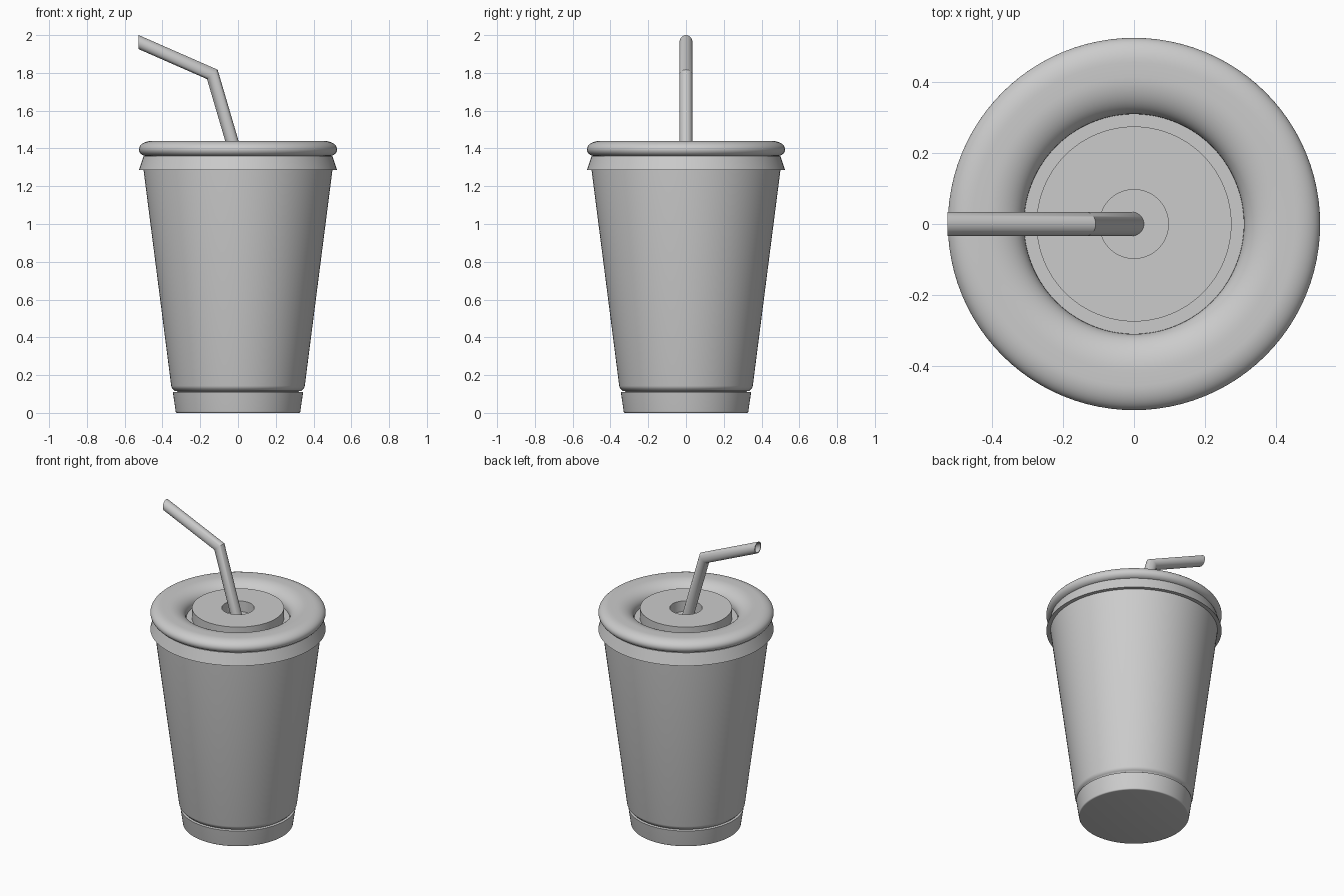
import bpy, bmesh, math
from mathutils import Vector

if "Cube" in bpy.data.objects:
    bpy.data.objects.remove(bpy.data.objects["Cube"], do_unlink=True)

SIDES = 96

# One plain grey for every part
grey = bpy.data.materials.new("plain grey")
grey.use_nodes = True
GREY = (0.6, 0.6, 0.6, 1)
grey.diffuse_color = GREY
grey.node_tree.nodes["Principled BSDF"].inputs["Base Color"].default_value = GREY


def finish(name, bm):
    bmesh.ops.remove_doubles(bm, verts=bm.verts, dist=0.0001)
    bmesh.ops.recalc_face_normals(bm, faces=bm.faces)
    mesh = bpy.data.meshes.new(name)
    bm.to_mesh(mesh)
    bm.free()
    mesh.materials.append(grey)
    obj = bpy.data.objects.new(name, mesh)
    bpy.context.scene.collection.objects.link(obj)
    bpy.ops.object.select_all(action="DESELECT")
    obj.select_set(True)
    bpy.context.view_layer.objects.active = obj
    bpy.ops.object.shade_smooth_by_angle(angle=math.radians(32))
    return obj


def bridge(bm, rings):
    for a, b in zip(rings, rings[1:]):
        for i in range(len(a)):
            j = (i + 1) % len(a)
            bm.faces.new((a[i], a[j], b[j], b[i]))


def lathe(name, profile):
    """Turn a list of (radius, height) points about the z axis."""
    bm = bmesh.new()
    verts = [bm.verts.new((r, 0, z)) for r, z in profile]
    edges = [bm.edges.new(pair) for pair in zip(verts, verts[1:])]
    bmesh.ops.spin(bm, geom=verts + edges, cent=(0, 0, 0), axis=(0, 0, 1),
                   angle=math.tau, steps=SIDES, use_duplicate=False)
    return finish(name, bm)


def arc(cx, cz, rx, rz, start, end, steps=10):
    angles = [math.radians(start + (end - start) * i / steps) for i in range(steps + 1)]
    return [(cx + rx * math.cos(a), cz + rz * math.sin(a)) for a in angles]


# Cup: recessed foot band and tapered body with a rounded lower edge
lathe("cup_foot", [(0, 0)] + arc(0.322, 0.008, 0.008, 0.008, -90, 0, 4)
      + [(0.345, 0.11), (0.32, 0.112)])
lathe("cup_body", [(0.32, 0.114), (0.335, 0.116)]
      + arc(0.325, 0.148, 0.029, 0.03, -60, -7, 6)
      + [(0.5, 1.285), (0.5, 1.35)])

# Lid: flared skirt, rounded rim and raised centre with a straw recess
lathe("lid_skirt", [(0.495, 1.286), (0.525, 1.285), (0.5, 1.36), (0.46, 1.365)])
lathe("lid_rim", [(0.31, 1.355)] + arc(0.415, 1.365, 0.105, 0.075, 180, 90, 12)
      + arc(0.455, 1.395, 0.07, 0.045, 90, 0)
      + arc(0.485, 1.395, 0.04, 0.035, 0, -90) + [(0.45, 1.36)])
lathe("lid_centre", [(0.32, 1.355), (0.275, 1.355), (0.275, 1.425),
                     (0.097, 1.425), (0.097, 1.355), (0, 1.355)])

# Straw: hollow tube with a mitred bend and an upright cut at the tip
foot, bend, tip = Vector((0, 0, 1.33)), Vector((-0.136, 0, 1.792)), Vector((-0.526, 0, 1.963))
lower, upper = (bend - foot).normalized(), (tip - bend).normalized()


def cut_ring(bm, centre, along, normal, radius, sides=32):
    """Ring where a round tube running along a direction meets a plane."""
    side = Vector((0, 1, 0))
    up = along.cross(side)
    ring = []
    for i in range(sides):
        a = math.tau * i / sides
        p = side * radius * math.cos(a) + up * radius * math.sin(a)
        p -= along * (p.dot(normal) / along.dot(normal))
        ring.append(bm.verts.new(centre + p))
    return ring


bm = bmesh.new()
walls = []
for radius in (0.034, 0.028):
    walls.append([cut_ring(bm, foot, lower, Vector((0, 0, 1)), radius),
                  cut_ring(bm, bend, lower, lower + upper, radius),
                  cut_ring(bm, tip, upper, Vector((1, 0, 0)), radius)])
outer, inner = walls
bridge(bm, outer + inner[::-1] + outer[:1])
finish("straw", bm)
